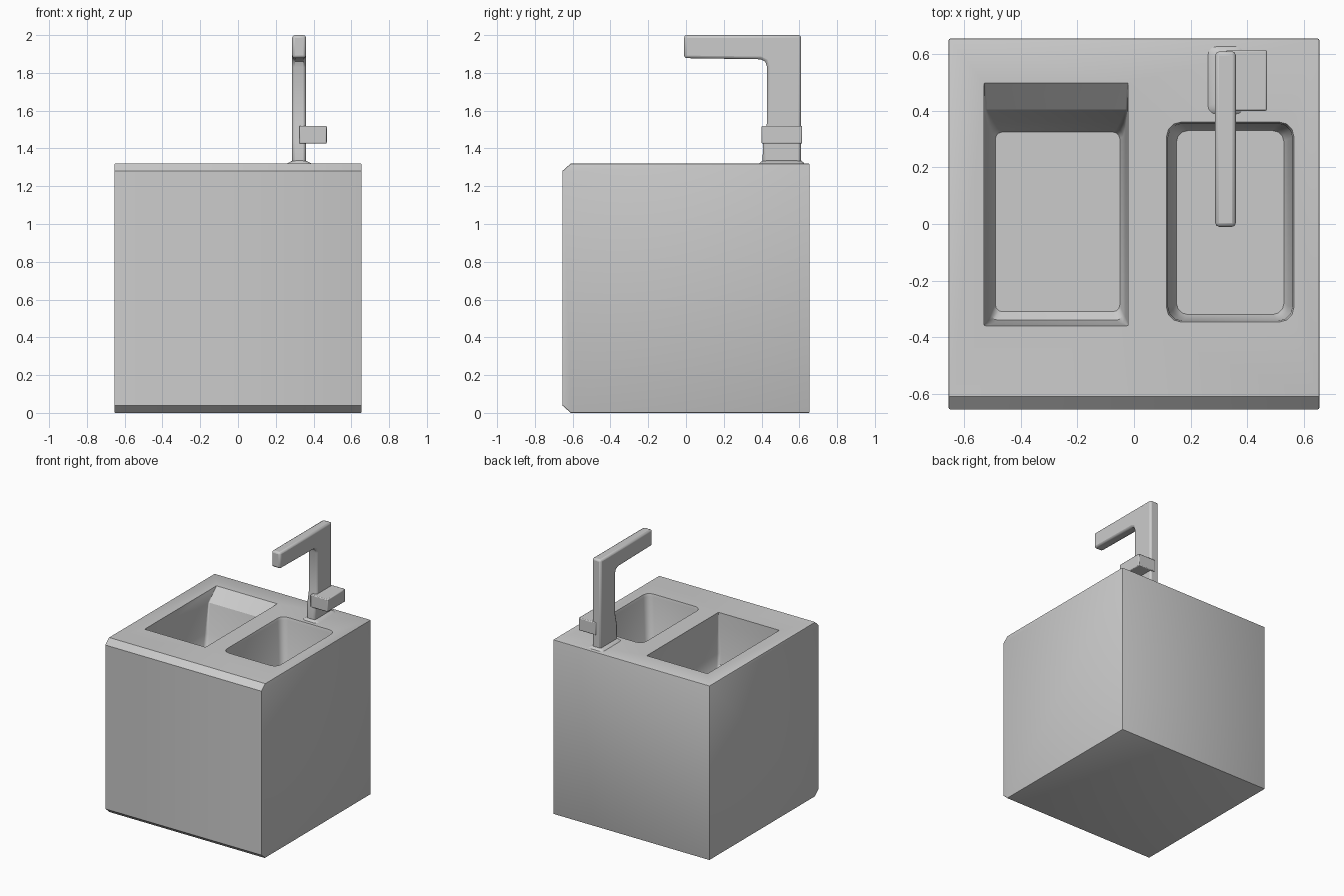
import bpy, bmesh, math

if "Cube" in bpy.data.objects:
    bpy.data.objects.remove(bpy.data.objects["Cube"])


def finish(name, bm, bevel=0.0, segments=2):
    bmesh.ops.recalc_face_normals(bm, faces=bm.faces)
    mesh = bpy.data.meshes.new(name)
    bm.to_mesh(mesh)
    bm.free()
    obj = bpy.data.objects.new(name, mesh)
    bpy.context.collection.objects.link(obj)
    if bevel:
        mod = obj.modifiers.new("soft_edges", 'BEVEL')
        mod.width, mod.segments = bevel, segments
        mod.limit_method = 'ANGLE'
        mod.angle_limit = math.radians(50)
    return obj


def loft(name, rings, bevel=0.0):
    """Skin a closed solid through rings of 3D points."""
    bm = bmesh.new()
    loops = [[bm.verts.new(p) for p in ring] for ring in rings]
    n = len(loops[0])
    for a, b in zip(loops, loops[1:]):
        for i in range(n):
            bm.faces.new((a[i], a[(i + 1) % n], b[(i + 1) % n], b[i]))
    bm.faces.new(loops[0])
    bm.faces.new(loops[-1])
    return finish(name, bm, bevel)


def side_profile(name, profile, x0, x1, bevel):
    """Extrude a (y, z) outline along x."""
    return loft(name, [[(x, y, z) for y, z in profile] for x in (x0, x1)], bevel)


def rounded_rect(x0, x1, y0, y1, z, r, steps=3):
    pts = []
    corners = ((x1 - r, y1 - r), (x0 + r, y1 - r), (x0 + r, y0 + r), (x1 - r, y0 + r))
    for k, (cx, cy) in enumerate(corners):
        for i in range(steps + 1):
            a = math.radians(90 * (k + i / steps))
            pts.append((cx + r * math.cos(a), cy + r * math.sin(a), z))
    return pts


# Cabinet block with chamfered front edges
body = side_profile("sink_block", [(-0.655, 0.04), (-0.61, 0), (0.655, 0), (0.655, 1.32),
                                   (-0.61, 1.32), (-0.655, 1.28)], -0.655, 0.655, 0.006)

# Left basin with a sloping back, right basin with rounded corners
left_cut = loft("left_basin_cutter", [
    rounded_rect(-0.53, -0.02, -0.36, 0.52, 1.34, 0.004),
    rounded_rect(-0.528, -0.022, -0.358, 0.405, 1.23, 0.008),
    rounded_rect(-0.515, -0.03, -0.35, 0.36, 1.02, 0.02),
    rounded_rect(-0.505, -0.038, -0.34, 0.335, 0.94, 0.025),
    rounded_rect(-0.49, -0.05, -0.31, 0.325, 0.91, 0.025)])
right_cut = loft("right_basin_cutter", [
    rounded_rect(0.11, 0.57, -0.35, 0.365, 1.34, 0.05),
    rounded_rect(0.12, 0.56, -0.342, 0.355, 1.30, 0.05),
    rounded_rect(0.135, 0.545, -0.335, 0.345, 0.92, 0.045),
    rounded_rect(0.15, 0.53, -0.32, 0.33, 0.89, 0.04)])
for cutter in (left_cut, right_cut):
    cutter.hide_render = True
    mod = body.modifiers.new("basin", 'BOOLEAN')
    mod.operation, mod.solver, mod.object = 'DIFFERENCE', 'EXACT', cutter
bpy.context.view_layer.objects.active = body
body.select_set(True)
for mod in list(body.modifiers):
    bpy.ops.object.modifier_apply(modifier=mod.name)
for cutter in (left_cut, right_cut):
    bpy.data.objects.remove(cutter)

# Tap: upright column and long spout in one outline
tap = side_profile("tap", [(0.61, 1.31), (0.61, 2.0), (-0.01, 2.0), (-0.01, 1.878),
                           (0.395, 1.872), (0.42, 1.86), (0.43, 1.83), (0.43, 1.54),
                           (0.408, 1.44), (0.405, 1.31)], 0.287, 0.36, 0.014)

# Tap foot flare
foot = loft("tap_foot", [rounded_rect(0.255, 0.395, 0.385, 0.63, 1.315, 0.03),
                         rounded_rect(0.265, 0.385, 0.39, 0.625, 1.323, 0.03),
                         rounded_rect(0.287, 0.36, 0.405, 0.61, 1.335, 0.02)])

# Side lever
lever = side_profile("tap_lever", [(0.40, 1.425), (0.615, 1.425), (0.615, 1.52), (0.40, 1.52)],
                     0.325, 0.47, 0.006)

# Shading
bpy.ops.object.select_all(action='DESELECT')
for obj in (body, tap, foot, lever):
    obj.select_set(True)
bpy.context.view_layer.objects.active = body
bpy.ops.object.shade_smooth_by_angle(angle=math.radians(30))
